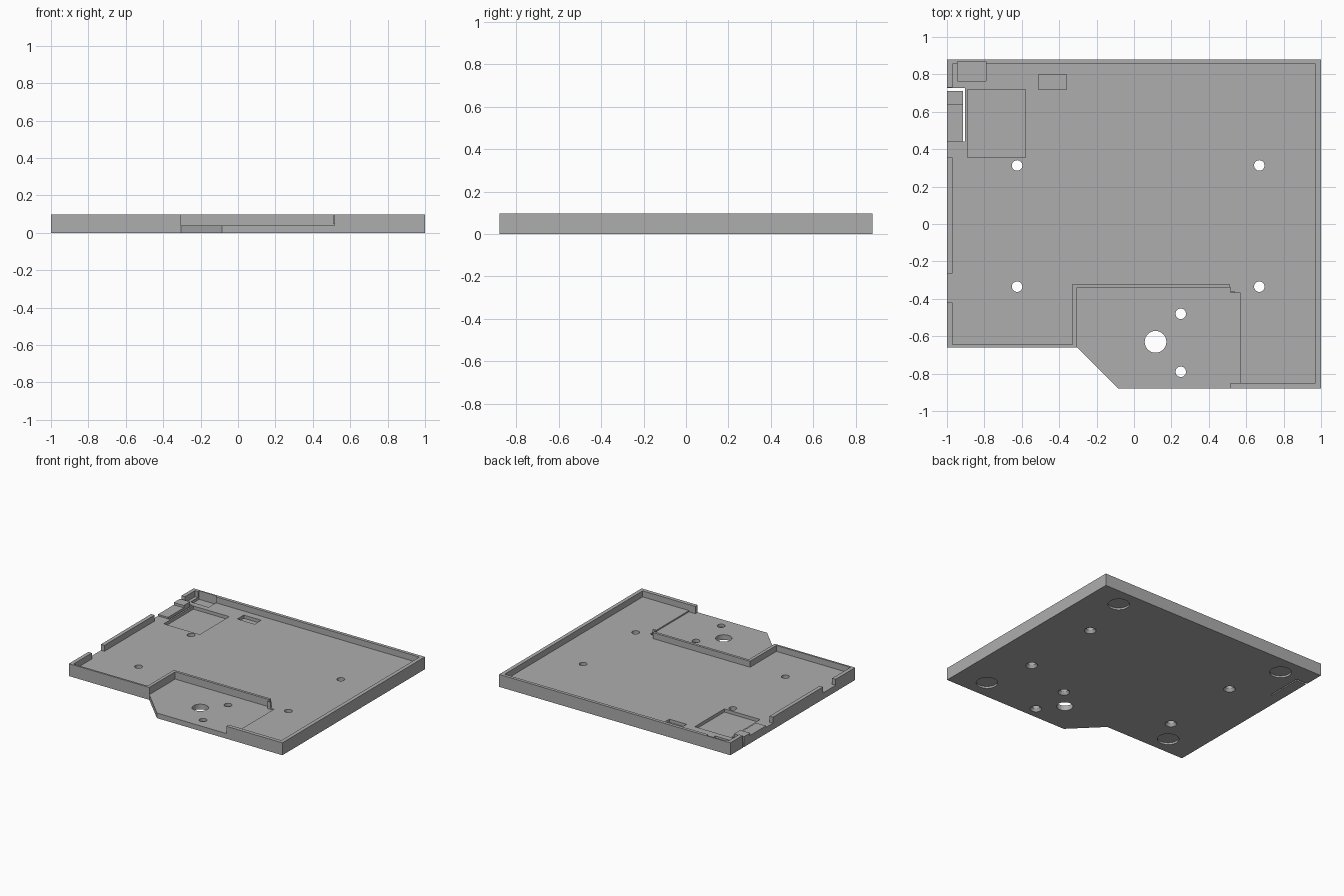
import bpy, bmesh
from mathutils import Matrix

cube = bpy.data.objects.get("Cube")
if cube:
    bpy.data.objects.remove(cube, do_unlink=True)

HEIGHT, FLOOR, PAD, OVER = 0.097, 0.05, 0.04, 0.2

grey = bpy.data.materials.new("plain grey")
grey.use_nodes = True
colour = (0.42, 0.42, 0.42, 1)
grey.diffuse_color = colour
grey.node_tree.nodes["Principled BSDF"].inputs["Base Color"].default_value = colour


def add_object(name, bm):
    bmesh.ops.recalc_face_normals(bm, faces=bm.faces)
    mesh = bpy.data.meshes.new(name)
    bm.to_mesh(mesh)
    bm.free()
    mesh.materials.append(grey)
    obj = bpy.data.objects.new(name, mesh)
    bpy.context.collection.objects.link(obj)
    return obj


def prism(name, points, z0, z1):
    bm = bmesh.new()
    face = bm.faces.new([bm.verts.new((x, y, z0)) for x, y in points])
    top = bmesh.ops.extrude_face_region(bm, geom=[face])["geom"]
    verts = [v for v in top if isinstance(v, bmesh.types.BMVert)]
    bmesh.ops.translate(bm, verts=verts, vec=(0, 0, z1 - z0))
    return add_object(name, bm)


def box(name, x0, x1, y0, y1, z0, z1):
    return prism(name, [(x0, y0), (x1, y0), (x1, y1), (x0, y1)], z0, z1)


def cone(name, x, y, z0, z1, r0, r1):
    bm = bmesh.new()
    bmesh.ops.create_cone(bm, cap_ends=True, segments=32, radius1=r0, radius2=r1,
                          depth=z1 - z0, matrix=Matrix.Translation((x, y, (z0 + z1) / 2)))
    return add_object(name, bm)


def cut(body, cutter):
    cutter.hide_render = True
    mod = body.modifiers.new("cut", "BOOLEAN")
    mod.operation, mod.solver, mod.object = "DIFFERENCE", "EXACT", cutter
    bpy.context.view_layer.objects.active = body
    bpy.ops.object.modifier_apply(modifier=mod.name)
    bpy.data.objects.remove(cutter, do_unlink=True)


# Solid tray body with a slanted front corner
tray = prism("tray", [(-1, -0.66), (-0.305, -0.66), (-0.085, -0.88), (1, -0.88),
                      (1, 0.88), (-1, 0.88)], 0, HEIGHT)

# Sunken floor inside the rim, and the lower mounting pad open to the front
cut(tray, prism("floor_cutter", [
    (-0.97, -0.645), (-0.33, -0.645), (-0.33, -0.32), (0.51, -0.32), (0.51, -0.36),
    (0.54, -0.36), (0.54, -0.85), (0.97, -0.85), (0.97, 0.855), (-0.97, 0.855)], FLOOR, OVER))
cut(tray, prism("pad_cutter", [
    (-0.305, -0.9), (0.515, -0.9), (0.515, -0.851), (0.57, -0.851), (0.57, -0.37),
    (0.515, -0.37), (0.515, -0.34), (-0.305, -0.34)], PAD, OVER))

# Gaps in the side rim, shallow pockets, and through slots freeing the button tab
for name, *bounds in [
    ("button_gap", -1.1, -0.96, 0.355, 0.73, FLOOR, OVER),
    ("cable_gap", -1.1, -0.96, -0.42, -0.265, FLOOR, OVER),
    ("large_pocket", -0.89, -0.58, 0.355, 0.72, 0.025, OVER),
    ("corner_pocket", -0.945, -0.79, 0.765, 0.87, 0.03, OVER),
    ("small_pocket", -0.51, -0.36, 0.72, 0.80, 0.025, OVER),
    ("slot_across", -1.1, -0.903, 0.712, 0.727, -OVER, OVER),
    ("slot_along", -0.913, -0.903, 0.44, 0.72, -OVER, OVER),
]:
    cut(tray, box(name, *bounds))

# Countersunk screw holes
screws = [(x, y) for x in (-0.625, 0.67) for y in (-0.335, 0.313)]
screws += [(0.25, -0.48), (0.25, -0.79)]
for x, y in screws:
    cut(tray, cone("screw_hole", x, y, -OVER, OVER, 0.028, 0.028))
    cut(tray, cone("countersink", x, y, -0.02, 0.02, 0.056, 0.028))

# Large shaft hole in the pad
cut(tray, cone("shaft_hole", 0.115, -0.63, -OVER, OVER, 0.058, 0.058))

# Round foot recesses underneath
for x, y in [(0.755, 0.73), (0.755, -0.73), (-0.75, 0.73), (-0.75, -0.515)]:
    cut(tray, cone("foot_recess", x, y, -OVER, 0.015, 0.077, 0.077))

# Button tab: low arm and raised head
box("button_arm", -1, -0.913, 0.44, 0.635, FLOOR - 0.01, FLOOR + 0.012)
box("button_head", -1, -0.913, 0.635, 0.712, FLOOR - 0.01, 0.08)
